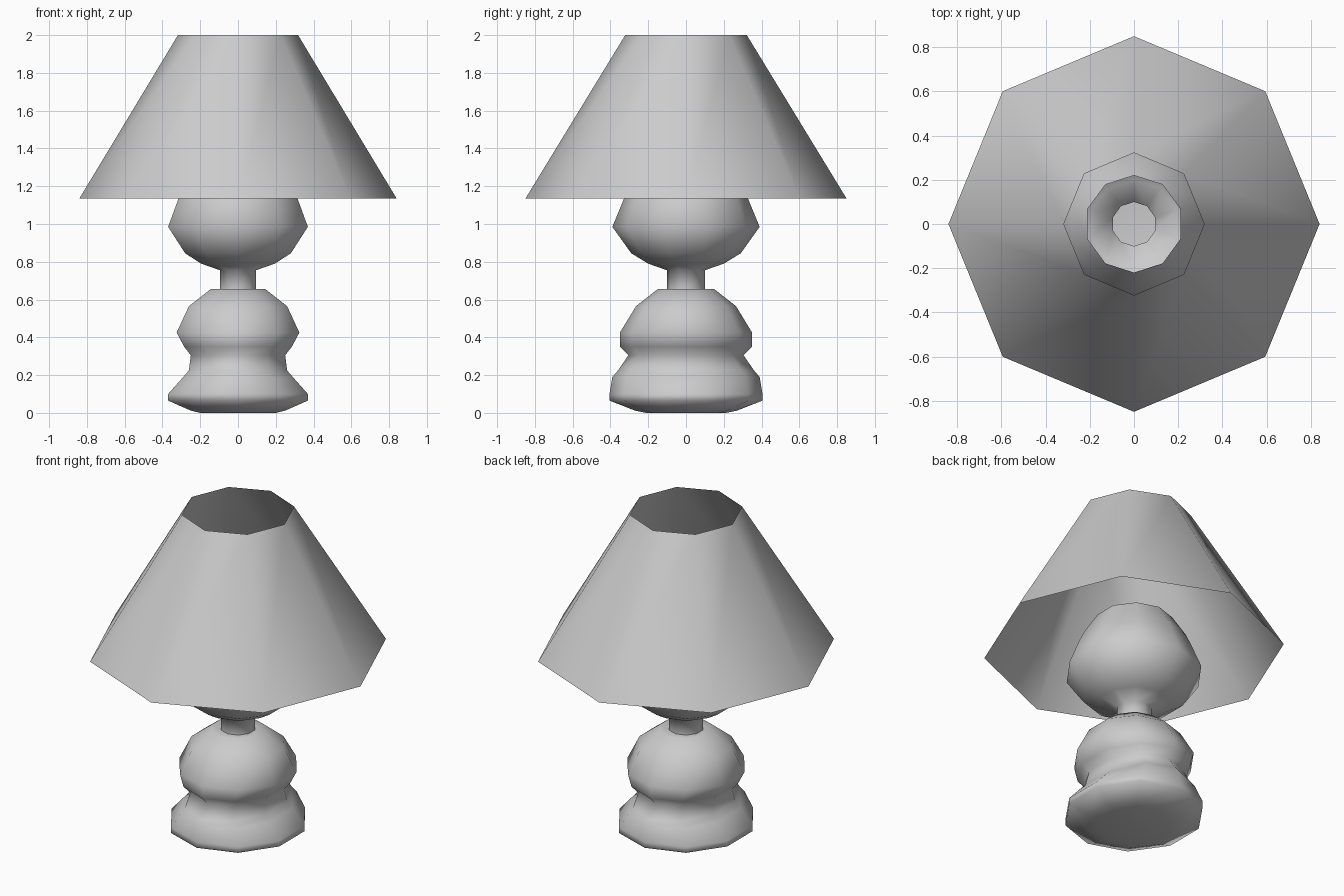
import bpy, bmesh, math

cube = bpy.data.objects.get("Cube")
if cube:
    bpy.data.objects.remove(cube, do_unlink=True)

# single plain grey
grey = bpy.data.materials.new("plain_grey")
grey.use_nodes = True
colour = (0.6, 0.6, 0.6, 1)
grey.diffuse_color = colour
grey.node_tree.nodes["Principled BSDF"].inputs["Base Color"].default_value = colour


def lathe(name, rings, sides, sharp_angle, cap_bottom=False):
    """Skin oval rings of (height, half width, half depth), first corner on +y."""
    bm = bmesh.new()
    widest = max(math.sin(math.tau * i / sides) for i in range(sides))
    loops = []
    for z, half_x, half_y in rings:
        loop = []
        for i in range(sides):
            a = math.tau * i / sides
            loop.append(bm.verts.new((-math.sin(a) * half_x / widest,
                                      math.cos(a) * half_y, z)))
        loops.append(loop)
    for low, high in zip(loops, loops[1:]):
        for i in range(sides):
            j = (i + 1) % sides
            bm.faces.new((low[i], low[j], high[j], high[i]))
    if cap_bottom:
        bm.faces.new(list(reversed(loops[0])))
    mesh = bpy.data.meshes.new(name)
    bm.to_mesh(mesh)
    bm.free()
    mesh.materials.append(grey)
    obj = bpy.data.objects.new(name, mesh)
    bpy.context.collection.objects.link(obj)
    bpy.ops.object.select_all(action='DESELECT')
    obj.select_set(True)
    bpy.context.view_layer.objects.active = obj
    bpy.ops.object.shade_smooth_by_angle(angle=math.radians(sharp_angle))
    return obj


# turned pedestal: squat foot, waist, shoulder
pedestal = [
    (0, .20, .21), (.012, .25, .27), (.065, .37, .405), (.1, .37, .405),
    (.19, .29, .39), (.225, .26, .36), (.305, .25, .305), (.35, .285, .35),
    (.425, .325, .35), (.565, .26, .265), (.655, .145, .15),
]
# narrow neck opening into a hollow bowl
bowl = [
    (.655, .095, .1), (.755, .095, .1), (.79, .195, .2), (.845, .28, .29),
    (.985, .37, .39), (1.135, .315, .328), (1.2, .285, .3), (1.325, .21, .22),
]
lathe("lamp_body", pedestal + bowl, 10, 75, cap_bottom=True)

# open eight-sided shade
lathe("lamp_shade", [(1.135, .84, .85), (2, .318, .322)], 8, 60)
